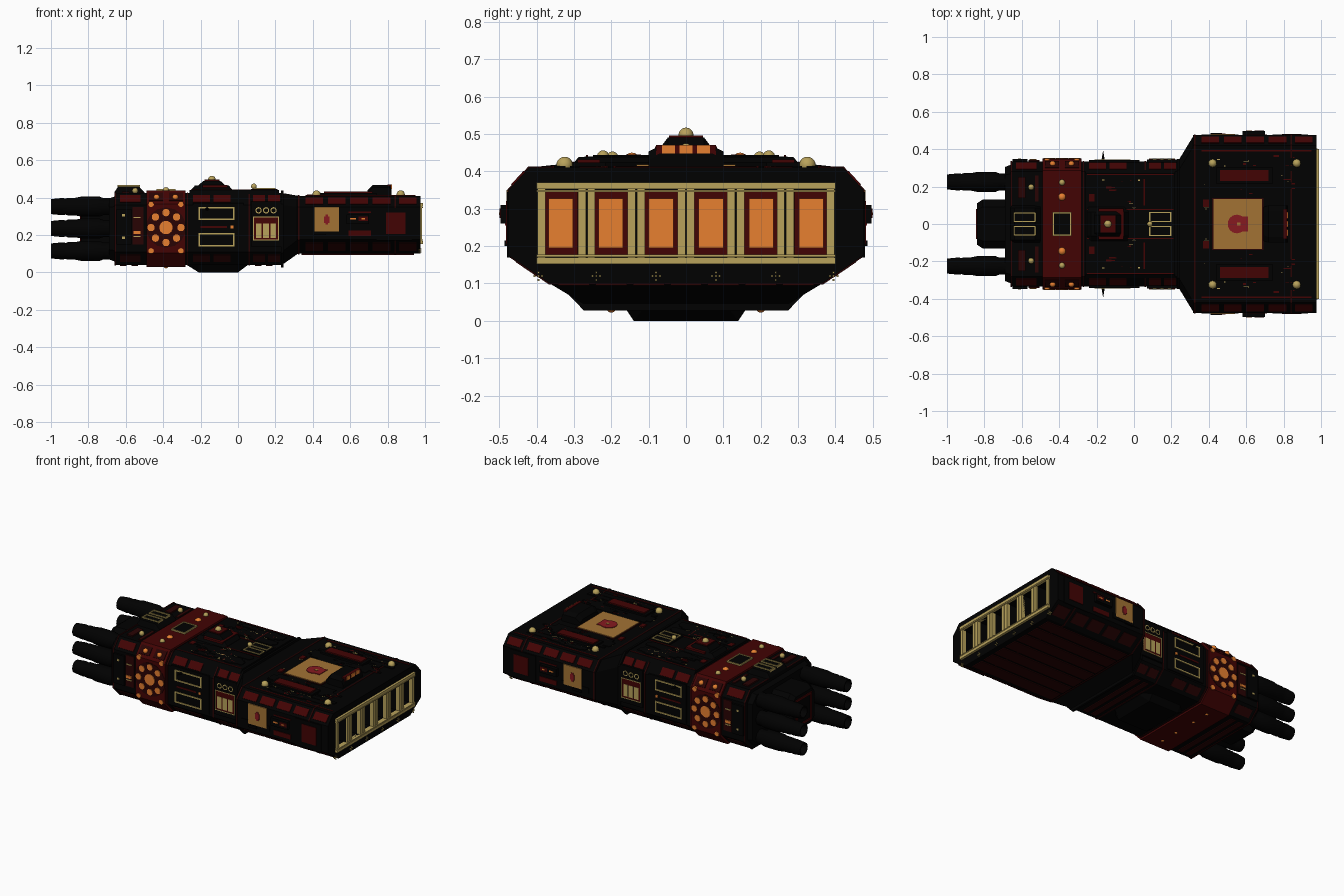
import bpy, bmesh, math, random
from mathutils import Matrix, Vector

cube = bpy.data.objects.get("Cube")
if cube:
    bpy.data.objects.remove(cube, do_unlink=True)

def material(name, r, g, b):
    m = bpy.data.materials.new(name)
    m.use_nodes = True
    m.diffuse_color = (r, g, b, 1)
    m.node_tree.nodes["Principled BSDF"].inputs["Base Color"].default_value = (r, g, b, 1)
    return m

BLACK = material("hull black", .0002, .0002, .0002)
RED = material("dark red", .054, .001, .001)
MAROON = material("deep maroon", .022, .001, .001)
CRIMSON = material("emblem red", .24, .01, .014)
KHAKI = material("pale brass", .48, .36, .105)
GOLD = material("gold", .36, .17, .034)
ORANGE = material("glow orange", .80, .215, .03)

def finish(name, bm, mat, smooth=False):
    bmesh.ops.recalc_face_normals(bm, faces=bm.faces)
    me = bpy.data.meshes.new(name)
    bm.to_mesh(me)
    bm.free()
    me.materials.append(mat)
    ob = bpy.data.objects.new(name, me)
    bpy.context.collection.objects.link(ob)
    if smooth:
        bpy.ops.object.select_all(action='DESELECT')
        ob.select_set(True)
        bpy.context.view_layer.objects.active = ob
        bpy.ops.object.shade_smooth_by_angle(angle=math.radians(35))
    return ob

def bridge(bm, rings):
    # Closed solid through matching rings of points
    vs = [[bm.verts.new(p) for p in ring] for ring in rings]
    n = len(vs[0])
    for a, b in zip(vs, vs[1:]):
        for i in range(n):
            bm.faces.new((a[i], a[(i + 1) % n], b[(i + 1) % n], b[i]))
    bm.faces.new(vs[0])
    bm.faces.new(vs[-1])

def section(w, wt, wb, z0, zlo, zhi, z1, d=0):
    # Eight-sided hull section, grown outward by d
    half = [(wb + d * .6, z0 - d), (w + d, zlo - d * .4), (w + d, zhi + d * .4), (wt + d * .6, z1 + d)]
    return half + [(-y, z) for y, z in reversed(half)]

MID = (.335, .28, .265, .04, .11, .36, .425)
FORE = (.475, .42, .365, .10, .175, .35, .41)

def loft(name, mat, stations):
    bm = bmesh.new()
    bridge(bm, [[(x, y, z) for y, z in sec] for x, sec in stations])
    return finish(name, bm, mat)

def boxes(name, mat, items, mirror=False):
    # Each item is x0, x1, y0, y1, z0, z1
    bm = bmesh.new()
    for x0, x1, y0, y1, z0, z1 in items:
        for s in ((1, -1) if mirror else (1,)):
            bridge(bm, [[(x, s * y0, z0), (x, s * y1, z0), (x, s * y1, z1), (x, s * y0, z1)] for x in (x0, x1)])
    return finish(name, bm, mat)

def strips(name, mat, base, edge, spans, a, b, t):
    # Thin plates lying on one sloping edge of a section, on both sides
    p, q = (Vector(v) for v in section(*base)[edge:edge + 2])
    u = q - p
    n = Vector((u.y, -u.x)).normalized()
    quad = [p + u * a - n * .01, p + u * b - n * .01, p + u * b + n * t, p + u * a + n * t]
    bm = bmesh.new()
    for x0, x1 in spans:
        for s in (1, -1):
            bridge(bm, [[(x, s * v.x, v.y) for v in quad] for x in (x0, x1)])
    return finish(name, bm, mat)

def domes(name, mat, pts, r):
    bm = bmesh.new()
    for x, y, z in pts:
        for s in ((1, -1) if y else (1,)):
            bmesh.ops.create_uvsphere(bm, u_segments=16, v_segments=10, radius=r,
                                      matrix=Matrix.Translation((x, s * y, z)))
    return finish(name, bm, mat, True)

def discs(name, mat, pts, r, y):
    # Round plates facing sideways on both flanks
    bm = bmesh.new()
    for x, z in pts:
        for s in (1, -1):
            m = Matrix.Translation((x, s * y, z)) @ Matrix.Rotation(math.pi / 2, 4, 'X')
            bmesh.ops.create_cone(bm, cap_ends=True, segments=14, radius1=r, radius2=r, depth=.012, matrix=m)
    return finish(name, bm, mat)

def frame(x0, x1, a0, a1, t, b0, b1, flank=False):
    # Rectangular outline lying on a deck, or upright on a flank
    rects = [(x0, x1, a0, a0 + t), (x0, x1, a1 - t, a1), (x0, x0 + t, a0, a1), (x1 - t, x1, a0, a1)]
    return [(p, q, b0, b1, r, s) if flank else (p, q, r, s, b0, b1) for p, q, r, s in rects]

# Hull bodies
loft("mid_hull", BLACK, [(-.66, section(*MID)), (.24, section(*MID))])
loft("neck", BLACK, [(.235, section(*MID)), (.32, section(*FORE))])
loft("neck_collar", BLACK, [(x, section(*MID, d=.013)) for x in (.229, .243)])
fore = loft("fore_hull", BLACK, [(.315, section(*FORE)), (.975, section(*FORE))])
loft("red_band", RED, [(x, section(*MID, d=.012)) for x in (-.49, -.28)])
loft("keel", BLACK, [(x, [(w, z), (w + .03, .045), (-w - .03, .045), (-w, z)])
                     for x, w, z in ((-.27, .11, .038), (-.21, .14, 0), (.0, .14, 0), (.05, .11, .038))])

# Seam trims around the hull
for i, (x, base) in enumerate([(-.655, MID), (-.27, MID), (.06, MID), (.325, FORE), (.84, FORE)]):
    loft("seam_trim_%d" % i, MAROON, [(x - .004, section(*base, d=.003)), (x + .004, section(*base, d=.003))])

# Launch bays cut into the bow
ROWS = [-.335, -.201, -.067, .067, .201, .335]
cutter = boxes("bay_cutter", BLACK, [(.86, 1.1, y - .045, y + .045, .177, .344) for y in ROWS])
cutter.hide_render = cutter.hide_viewport = True
cut = fore.modifiers.new("bays", 'BOOLEAN')
cut.object = cutter
cut.solver = 'EXACT'
boxes("bay_back", RED, [(.855, .868, y - .048, y + .048, .17, .35) for y in ROWS])
boxes("bay_glow", ORANGE, [(.86, .873, y - .033, y + .033, .195, .327) for y in ROWS])
bars = [(.96, .99, -.40, .40, z, z + h) for z, h in ((.152, .017), (.171, .006), (.344, .006), (.352, .018))]
for k in range(-3, 4):
    bars += [(.96, .985, k * .133 + o - .0105, k * .133 + o + .0105, .155, .365)
             for o in (-.0125, .0125) if abs(k * .133 + o) < .4]
boxes("bay_frame", KHAKI, bars)
CROSS = [(-.01, 0), (.01, 0), (0, -.01), (0, .01), (0, 0)]
boxes("bow_studs", KHAKI, [(.965, .98, y + a - .0025, y + a + .0025, .117 + b, .122 + b)
                           for y in (-.395, -.24, -.08, .08, .24, .395) for a, b in CROSS])

# Plates on the sloping hull edges
fore_spans = [(x, x + .095) for x in (.36, .48, .60, .72, .86)]
mid_spans = [(-.63, -.52), (-.24, -.15), (-.13, -.04), (.08, .145), (.16, .225)]
for base, spans, tag in ((FORE, fore_spans, "fore"), (MID, mid_spans, "mid")):
    strips(tag + "_upper_plates", RED, base, 2, spans, .2, .8, .005)
    strips(tag + "_lower_plates", MAROON, base, 0, spans, .25, .8, .004)
strips("band_edge_plates", MAROON, MID, 2, [(-.475, -.40), (-.37, -.295)], .2, .85, .018)
domes("band_edge_lamps", ORANGE, [(-.435, .322, .402), (-.335, .322, .402)], .016)
boxes("belly_slats", MAROON, [(.34, .94, y - .042, y + .042, .094, .11) for y in (-.3, -.2, -.1, 0, .1, .2, .3)])
boxes("mid_belly_slats", MAROON, [(x, x + .035, -.24, .24, .034, .05) for x in (-.63, -.57, .09, .15)])
domes("belly_studs", ORANGE, [(-.385, .08, .034), (-.385, .2, .034)], .012)

# Flank armour pads
boxes("flank_pads", BLACK, [(.58, .70, .47, .497, .26, .31), (.41, .47, .47, .486, .2, .215),
                            (.36, .56, .47, .479, .205, .24), (.74, .93, .47, .479, .17, .345),
                            (-.65, -.57, .33, .348, .15, .34), (.07, .23, .33, .345, .14, .38),
                            (-.24, .03, .33, .341, .12, .37)], True)

# Flank rosette on the red band
C = (-.385, .24)
ring = [(C[0] + .08 * math.cos(i * math.pi / 4), C[1] + .08 * math.sin(i * math.pi / 4)) for i in range(8)]
corners = [(C[0] + a, C[1] + b) for a in (-.08, .08) for b in (-.125, .125)]
discs("rosette_base", MAROON, [C], .108, .343)
discs("rosette_core", ORANGE, [C], .036, .347)
discs("rosette_lamps", ORANGE, ring, .02, .347)
discs("rosette_corner_lamps", ORANGE, corners, .015, .345)

# Flank frames and windows
boxes("flank_frames", KHAKI, frame(-.21, -.02, .28, .35, .008, .335, .346, True)
      + frame(-.21, -.02, .14, .21, .008, .335, .346, True), True)
boxes("flank_slot", RED, [(-.20, -.06, .335, .344, .238, .248)], True)
boxes("flank_slot_lamp", ORANGE, [(-.04, -.025, .335, .346, .235, .25)], True)
boxes("lancet_panel", RED, [(.08, .22, .335, .347, .17, .30)], True)
boxes("lancet_windows", KHAKI, frame(.08, .22, .17, .30, .005, .335, .349, True)
      + [(x, x + .031, .335, .349, .185, .262) for x in (.095, .134, .173)], True)
discs("lancet_rings", KHAKI, [(x, .332) for x in (.11, .15, .19)], .017, .342)
discs("lancet_ring_holes", BLACK, [(x, .332) for x in (.11, .15, .19)], .011, .344)
boxes("stern_windows", ORANGE, [(-.56, -.52, .33, .347, .205, .222)], True)
boxes("stern_panel", MAROON, [(-.565, -.505, .33, .341, .15, .35)], True)
boxes("stern_sills", KHAKI, [(-.56, -.52, .33, .345, z, z + .006) for z in (.19, .29)]
      + [(-.62, -.605, .33, .351, z, z + .012) for z in (.18, .30)], True)

# Fore flank panels
boxes("flank_banner", GOLD, [(.41, .54, .47, .481, .22, .35)], True)
boxes("flank_emblem", CRIMSON, [(.46, .49, .47, .484, .265, .30), (.468, .482, .47, .484, .255, .31)], True)
boxes("flank_red_panels", RED, [(.79, .895, .47, .482, .205, .32), (.59, .71, .47, .479, .195, .225),
                                (.59, .71, .47, .479, .318, .325), (.645, .695, .47, .499, .275, .30)], True)
boxes("flank_lamps", ORANGE, [(.60, .63, .47, .499, .283, .292), (.66, .68, .47, .5, .283, .290)], True)

# Fore deck
boxes("deck_banner_edge", MAROON, [(.418, .692, -.14, .14, .40, .414)])
boxes("deck_banner", GOLD, [(.425, .685, -.133, .133, .40, .418)])
bm = bmesh.new()
bmesh.ops.create_cone(bm, cap_ends=True, segments=14, radius1=.05, radius2=.05, depth=.006,
                      matrix=Matrix.Translation((.55, 0, .419)))
finish("deck_emblem", bm, CRIMSON)
boxes("deck_emblem_base", CRIMSON, [(.55, .61, -.04, .04, .414, .422)])
boxes("deck_emblem_core", GOLD, [(.55, .57, -.008, .008, .414, .424)])
boxes("deck_rails", RED, [(.46, .72, .23, .29, .40, .432), (.37, .40, .09, .13, .40, .418),
                          (.36, .95, .388, .395, .40, .413)], True)
boxes("deck_rail_beds", BLACK, [(.44, .74, .215, .305, .40, .424)], True)
domes("deck_domes", KHAKI, [(.42, .325, .417), (.87, .325, .417)], .022)
loft("command_block", BLACK, [(x, [(w, .40), (w, z - .015), (w - .03, z), (.03 - w, z), (-w, z - .015), (-w, .40)])
                              for x, w, z in ((.692, .09, .44), (.72, .10, .468), (.812, .10, .468), (.82, .10, .445))])
boxes("command_sill", RED, [(.80, .819, -.08, .08, .443, .471)])
boxes("command_windows", ORANGE, [(.81, .823, y - .017, y + .017, .447, .470) for y in (-.047, 0, .047)])

# Mid deck, bridge and spikes
loft("mid_deck", BLACK, [(x, [(.29, .42), (.27, .44), (-.27, .44), (-.29, .42)]) for x in (-.26, .22)])
boxes("mid_deck_lines", RED, [(-.25, .21, y, y + .006, .43, .443) for y in (.075, .262)]
      + [(-.24, -.21, .12, .16, .43, .445), (.05, .058, .1, .24, .43, .444)], True)
for name, w, z0, xs in (("bridge_base", .10, .43, (-.25, -.23, -.05, -.03)),
                        ("bridge_top", .075, .455, (-.21, -.185, -.095, -.07))):
    loft(name, BLACK, [(x, [(w, z0), (w * .65, z), (-w * .65, z), (-w, z0)])
                       for x, z in zip(xs, (z0 + .012, z0 + .035, z0 + .035, z0 + .012))])
boxes("bridge_trim", RED, [(-.18, -.10, -.045, .045, .48, .496), (-.19, -.055, -.083, .083, .455, .467)])
domes("bridge_dome", KHAKI, [(-.14, 0, .497)], .02)
boxes("deck_hatches", KHAKI, frame(.08, .20, .01, .065, .007, .43, .452), True)
boxes("deck_hatch_pad", BLACK, [(.07, .21, -.075, .075, .43, .447)])
domes("deck_hatch_dome", KHAKI, [(.085, 0, .46)], .015)
bm = bmesh.new()
for s in (1, -1):
    bmesh.ops.create_cone(bm, cap_ends=True, segments=6, radius1=.014, radius2=.001, depth=.07,
                          matrix=Matrix.Translation((-.165, s * .355, .34)) @ Matrix.Rotation(-s * math.pi / 2, 4, 'X'))
finish("flank_spikes", bm, BLACK)

# Band deck and stern deck
boxes("band_deck_frame", KHAKI, frame(-.435, -.335, -.065, .065, .008, .43, .446))
boxes("band_deck_hatch", BLACK, [(-.427, -.343, -.057, .057, .43, .442)])
domes("band_deck_lamps", ORANGE, [(-.385, .145, .428)], .022)
domes("band_deck_domes", KHAKI, [(-.385, .222, .44), (-.55, .197, .437)], .016)
loft("stern_deck", BLACK, [(x, [(.10, .42), (.085, z), (-.085, z), (-.10, .42)])
                           for x, z in ((-.66, .43), (-.64, .46), (-.53, .46), (-.50, .43))])
boxes("stern_hatches", KHAKI, frame(-.645, -.525, .01, .062, .007, .44, .467), True)
boxes("stern_deck_plates", MAROON, [(-.62, -.58, .14, .25, .42, .434), (-.53, -.51, .12, .26, .42, .431)], True)

# Engines
bm = bmesh.new()
tube = [(-.64, .046), (-.72, .046), (-.74, .053), (-.84, .053), (-.87, .047), (-.91, .047), (-.92, .043),
        (-.94, .046), (-1, .04), (-1, .033), (-.95, .028)]
for s in (1, -1):
    for z in (.115, .235, .352):
        bridge(bm, [[(x, s * .225 + r * math.cos(a * math.pi / 8), z + r * math.sin(a * math.pi / 8))
                     for a in range(16)] for x, r in tube])
finish("engine_tubes", bm, BLACK, True)
NAC = (.13, .09, .09, .11, .15, .33, .37)
loft("central_nacelle", BLACK, [(-.65, section(*NAC)), (-.81, section(*NAC)), (-.84, section(*NAC, d=-.02))])
boxes("nacelle_frame", RED, [(-.845, -.83, y, y + w, z, z + h) for y, w, z, h in
                             ((-.08, .16, .15, .015), (-.08, .16, .315, .015), (-.08, .015, .15, .18), (.065, .015, .15, .18))])
loft("stern_collar", BLACK, [(-.69, section(*MID, d=-.03)), (-.65, section(*MID, d=-.015))])

# Deck rivets, scattered small panels and thin pipes
boxes("deck_rivets", KHAKI, [(x + a - .002, x + a + .002, y + b - .002, y + b + .002, .40, z)
                             for x, z in ((.385, .413), (.0, .443)) for y in (.09, .21) for a, b in CROSS], True)
random.seed(4)
for name, mat, count, size in (("deck_panels", BLACK, 40, .022), ("deck_pipes", RED, 20, .006),
                               ("deck_fittings", KHAKI, 15, .004)):
    items = []
    for _ in range(count):
        a, b = random.uniform(.4, 4) * size, random.uniform(.3, 1) * size
        for x, y, z in ((random.uniform(.44, .86), random.uniform(.16, .37), .40),
                        (random.uniform(-.17, .13), random.uniform(.11, .24), .43)):
            items.append((x - a, x + a, y - b, y + b, z, z + .014))
    boxes(name, mat, items, True)
